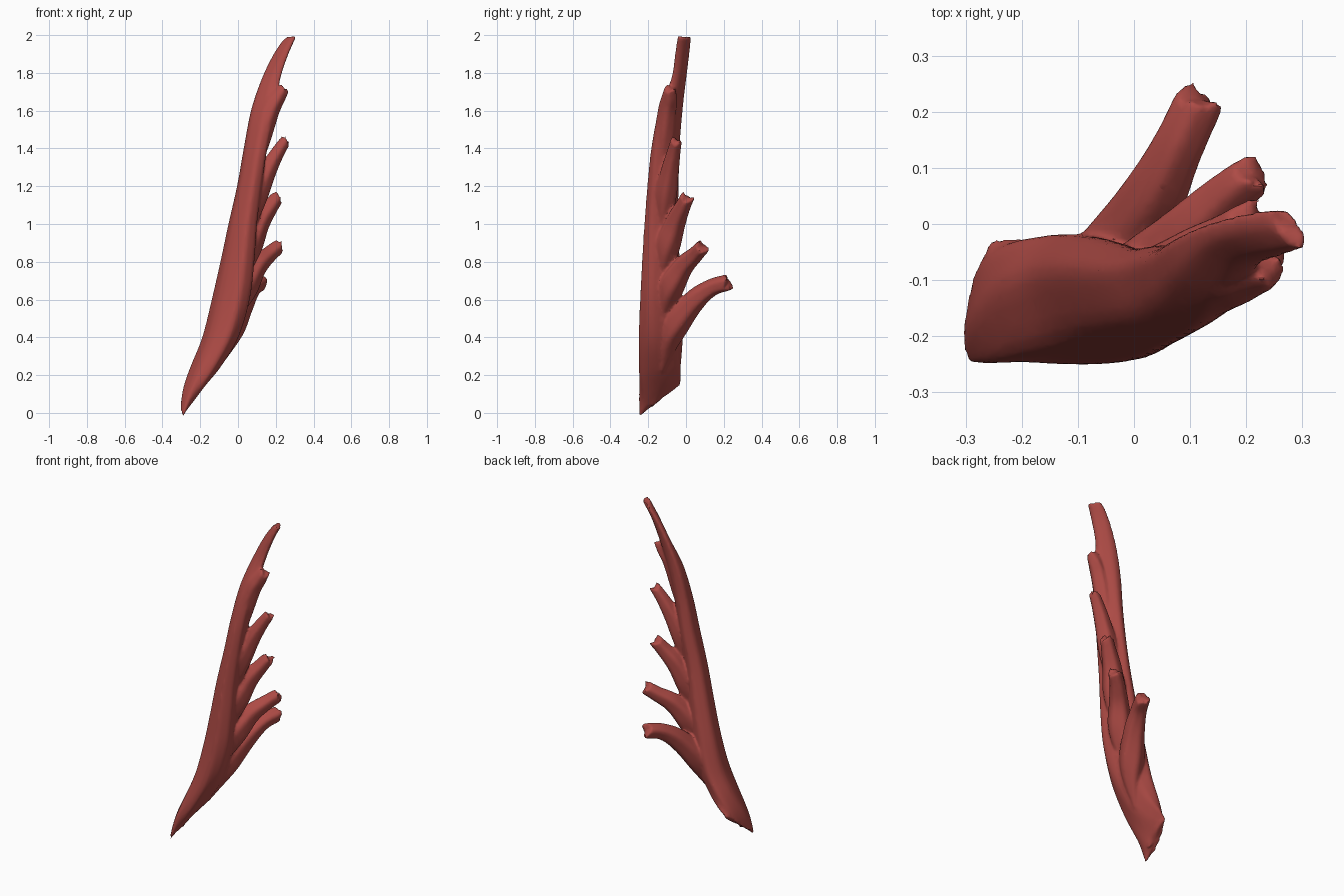
import bpy, bmesh, math, random
from mathutils import Vector

random.seed(4)
cube = bpy.data.objects.get("Cube")
if cube:
    bpy.data.objects.remove(cube)

red = bpy.data.materials.new("muscle red")
red.use_nodes = True
colour = (0.42, 0.07, 0.06, 1)
red.diffuse_color = colour
red.node_tree.nodes["Principled BSDF"].inputs["Base Color"].default_value = colour

bm = bmesh.new()
SIDES = 30


def loft(rings):
    """Skin closed rings of points and cap both ends with a shallow fan."""
    loops = [[bm.verts.new(p) for p in ring] for ring in rings]
    n = len(loops[0])
    for a, b in zip(loops, loops[1:]):
        for i in range(n):
            j = (i + 1) % n
            bm.faces.new((a[i], a[j], b[j], b[i]))
    for loop, flip in ((loops[0], True), (loops[-1], False)):
        middle = bm.verts.new(sum((v.co for v in loop), Vector()) / n)
        for i in range(n):
            tri = (loop[i], loop[(i + 1) % n], middle)
            bm.faces.new(tri[::-1] if flip else tri)


def spline(points, steps=5):
    """Smoothly interpolate tuples of any length."""
    pts = [Vector(p) for p in points]
    pts = [2 * pts[0] - pts[1]] + pts + [2 * pts[-1] - pts[-2]]
    out = []
    for a, b, c, d in zip(pts, pts[1:], pts[2:], pts[3:]):
        for k in range(steps):
            t = k / steps
            out.append(0.5 * (2 * b + (c - a) * t + (2 * a - 5 * b + 4 * c - d) * t * t
                              + (3 * b - a - 3 * c + d) * t ** 3))
    return out + [pts[-2]]


def body_ring(s, ragged):
    z, x0, x1, y0, y1, slant, lean = s
    ring = []
    for i in range(SIDES):
        t = math.tau * i / SIDES
        # shallow lengthwise grooves between fibre bundles
        r = 1 + 0.03 * math.cos(6 * t + 1.5 * z)
        u, v = r * math.cos(t), r * math.sin(t)
        v = lean * u + math.sqrt(1 - lean * lean) * v
        y = (y0 + y1) / 2 + v * (y1 - y0) / 2
        ring.append(Vector(((x0 + x1) / 2 + u * (x1 - x0) / 2, y,
                            z + slant * (y - y0) + random.uniform(-ragged, ragged))))
    return ring


# Main belly: height, x range, y range, slant of the slice, diagonal lean
belly = [(-0.015, -0.305, -0.24, -0.245, -0.03, 0.8, 0.65),
         (0.09, -0.288, -0.175, -0.248, -0.028, 0.5, 0.3),
         (0.23, -0.245, -0.09, -0.25, -0.025, 0.2, -0.1),
         (0.4, -0.187, 0.0, -0.248, -0.02, 0, -0.28),
         (0.6, -0.137, 0.06, -0.24, -0.025, 0, -0.35),
         (0.8, -0.092, 0.085, -0.23, -0.035, 0, -0.35),
         (1.0, -0.05, 0.1, -0.218, -0.045, 0, -0.35),
         (1.2, -0.005, 0.125, -0.203, -0.04, 0, -0.35),
         (1.4, 0.03, 0.155, -0.183, -0.035, 0, -0.4),
         (1.6, 0.068, 0.195, -0.145, -0.018, 0, -0.5),
         (1.77, 0.125, 0.225, -0.078, 0.002, 0, -0.6),
         (1.9, 0.188, 0.268, -0.058, 0.018, 0, -0.65),
         (1.99, 0.25, 0.308, -0.045, 0.028, 0, -0.6)]
slices = spline(belly)
loft([body_ring(s, 0.012 if k in (0, len(slices) - 1) else 0)
      for k, s in enumerate(slices)])


def slip(points):
    """Rounded finger of muscle along x, y, z, radius points, with a ragged tip."""
    path = spline(points)
    rings = []
    for k, s in enumerate(path):
        p, r = s.to_3d(), s[3]
        ahead, behind = path[min(k + 1, len(path) - 1)], path[max(k - 1, 0)]
        d = (ahead.to_3d() - behind.to_3d()).normalized()
        side = d.cross(Vector((0, 0, 1))).normalized()
        up = side.cross(d)
        last = k == len(path) - 1
        ring = []
        for i in range(SIDES):
            t = math.tau * i / SIDES
            q = r * (1 - 0.05 * math.cos(5 * t + 2 * p.z))
            jag = random.uniform(-0.012, 0.012) + 0.012 * math.sin(2 * t) if last else 0
            ring.append(p + side * q * math.cos(t) + up * q * math.sin(t) + d * jag)
        rings.append(ring)
    loft(rings)


# Five fingers, lowest to highest, each growing out of the belly
slip([(-0.12, -0.13, 0.22, 0.01), (-0.045, -0.075, 0.43, 0.068), (0.025, 0.03, 0.58, 0.06),
      (0.075, 0.13, 0.66, 0.046), (0.118, 0.222, 0.69, 0.043)])
slip([(-0.06, -0.14, 0.42, 0.01), (0.025, -0.09, 0.64, 0.066), (0.095, -0.02, 0.77, 0.055),
      (0.16, 0.045, 0.835, 0.043), (0.215, 0.088, 0.88, 0.038)])
slip([(-0.03, -0.14, 0.6, 0.01), (0.05, -0.105, 0.85, 0.063), (0.11, -0.06, 1.0, 0.055),
      (0.17, -0.02, 1.09, 0.042), (0.205, 0.005, 1.14, 0.037)])
slip([(0.02, -0.135, 0.85, 0.01), (0.09, -0.11, 1.12, 0.055), (0.155, -0.085, 1.28, 0.047),
      (0.21, -0.065, 1.38, 0.036), (0.25, -0.052, 1.44, 0.03)])
slip([(0.06, -0.12, 1.15, 0.01), (0.115, -0.115, 1.43, 0.05), (0.17, -0.1, 1.6, 0.048),
      (0.21, -0.088, 1.67, 0.041), (0.243, -0.085, 1.715, 0.03)])

bmesh.ops.recalc_face_normals(bm, faces=bm.faces)
mesh = bpy.data.meshes.new("muscle_fan")
bm.to_mesh(mesh)
bm.free()
mesh.materials.append(red)
muscle = bpy.data.objects.new("muscle_fan", mesh)
bpy.context.collection.objects.link(muscle)

# Fuse the fingers into the belly, soften the joins and thin the mesh
fuse = muscle.modifiers.new("fuse", 'REMESH')
fuse.mode = 'VOXEL'
fuse.voxel_size = 0.007
fuse.use_smooth_shade = True
soften = muscle.modifiers.new("soften", 'SMOOTH')
soften.factor = 0.5
soften.iterations = 5
thin = muscle.modifiers.new("thin", 'DECIMATE')
thin.ratio = 0.2

bpy.context.view_layer.objects.active = muscle
muscle.select_set(True)
for m in list(muscle.modifiers):
    bpy.ops.object.modifier_apply(modifier=m.name)
bpy.ops.object.shade_smooth_by_angle(angle=math.radians(45))
